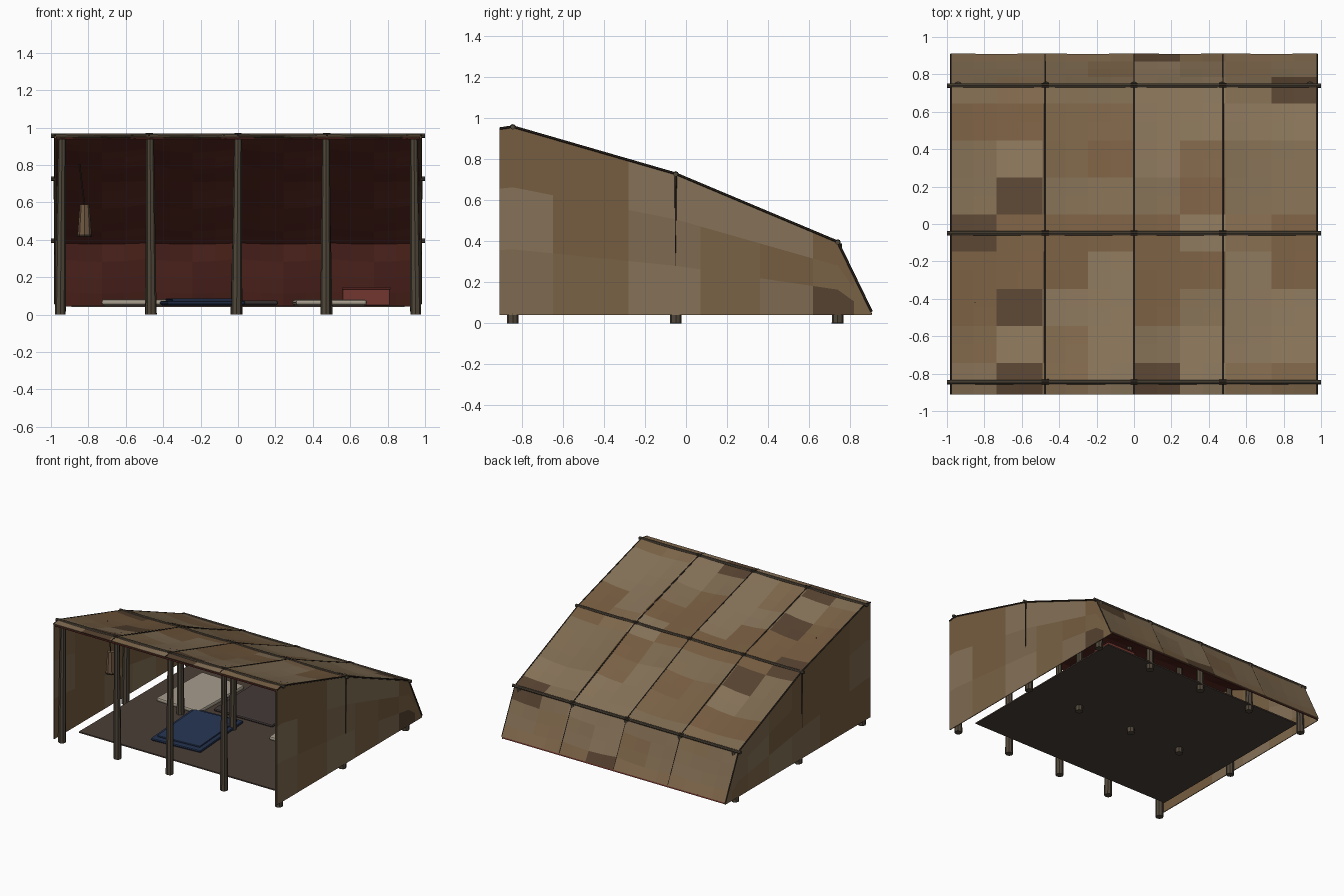
import bpy, bmesh, math, random
from mathutils import Vector

if "Cube" in bpy.data.objects:
    bpy.data.objects.remove(bpy.data.objects["Cube"])

random.seed(7)

def mat(name, rgb):
    m = bpy.data.materials.new(name)
    m.diffuse_color = [((c / 255 + 0.055) / 1.055) ** 2.4 for c in rgb] + [1]
    m.use_nodes = True
    m.node_tree.nodes["Principled BSDF"].inputs["Base Color"].default_value = m.diffuse_color
    return m

BROWNS = [mat("cloth_%d" % i, c) for i, c in enumerate(
    [(134, 114, 88), (126, 106, 80), (128, 104, 76), (118, 92, 64), (122, 98, 70), (86, 66, 48)])]
REDS = [mat("lining_red", (98, 46, 38)), mat("lining_red_dark", (92, 42, 35))]
WOOD = mat("wood", (80, 71, 58))
CORD = mat("cord", (48, 40, 32))

def finish(name, bm, mats):
    me = bpy.data.meshes.new(name)
    bm.to_mesh(me)
    bm.free()
    ob = bpy.data.objects.new(name, me)
    bpy.context.collection.objects.link(ob)
    for m in mats:
        me.materials.append(m)
    return ob

def rod(name, a, b, r1, r2, material, sides=8):
    a, b = Vector(a), Vector(b)
    bm = bmesh.new()
    bmesh.ops.create_cone(bm, cap_ends=True, segments=sides, radius1=r1, radius2=r2, depth=(b - a).length)
    ob = finish(name, bm, [material])
    ob.location = (a + b) / 2
    ob.rotation_mode = 'QUATERNION'
    ob.rotation_quaternion = (b - a).to_track_quat('Z', 'Y')
    return ob

def grid(name, nu, nv, point, mats, pick, thick):
    bm = bmesh.new()
    v = [[bm.verts.new(point(i, j)) for j in range(nv + 1)] for i in range(nu + 1)]
    for i in range(nu):
        for j in range(nv):
            f = bm.faces.new((v[i][j], v[i + 1][j], v[i + 1][j + 1], v[i][j + 1]))
            f.material_index = pick(i, j)
    ob = finish(name, bm, mats)
    s = ob.modifiers.new("thickness", 'SOLIDIFY')
    s.thickness = thick
    return ob

# Roof profile (y, z) and the subdivisions of each stretch
PROFILE = [(-0.91, 0.947), (-0.845, 0.957), (-0.05, 0.727), (0.74, 0.395), (0.905, 0.055)]
STEPS = [1, 8, 8, 4]
SAG = [0, 0.022, 0.022, 0.015]
ROWS = []
for (a, b), n, s in zip(zip(PROFILE, PROFILE[1:]), STEPS, SAG):
    for k in range(n):
        t = k / n
        ROWS.append((a[0] + (b[0] - a[0]) * t, a[1] + (b[1] - a[1]) * t, s * math.sin(math.pi * t)))
ROWS.append((*PROFILE[-1], 0))

def roof_z(y):
    for (y0, z0), (y1, z1) in zip(PROFILE, PROFILE[1:]):
        if y <= y1:
            return z0 + (z1 - z0) * (y - y0) / (y1 - y0)
    return PROFILE[-1][1]

def roof_point(drop, half):
    def point(i, j):
        y, z, s = ROWS[j]
        bay = abs(math.sin(math.pi * i / 4))
        ease = 0.006 * bay if 0 < j < len(ROWS) - 1 else 0
        return (-half + 2 * half * i / 16, y, z - s * bay - ease - drop)
    return point

# Patchwork picker: tone runs along a row, with a few dark patches
tones = {}
def patch(i, j):
    row = tones.setdefault(("row", j // 2), random.choice([0, 1, 2, 3, 4]))
    cell = tones.setdefault((i // 2, j // 2), random.random())
    if cell < 0.09:
        return 5
    return row if cell < 0.55 else int(cell * 97) % 5

grid("roof_cloth", 16, len(ROWS) - 1, roof_point(0, 0.98), BROWNS, patch, -0.006)
grid("roof_lining", 16, len(ROWS) - 1, roof_point(0.012, 0.97), REDS,
     lambda i, j: (i // 2 + j // 3) % 2, -0.004)

# Side walls, patched in bands that follow the roof slope
WALL_Y = [-0.91, -0.845, -0.65, -0.45, -0.28, -0.05, 0.07, 0.21, 0.36, 0.5, 0.62, 0.74, 0.82, 0.905]
BANDS = [0, 0.35, 0.68, 1]
for side, s in (("left", -1), ("right", 1)):
    tones.clear()
    def wall_point(i, j, s=s):
        y = WALL_Y[i]
        return (s * 0.978, y, 0.04 + (roof_z(y) - 0.04) * BANDS[j])
    def wall_tone(i, j):
        c = tones.setdefault((i // 2, j), random.random())
        return 5 if c < 0.06 else int(c * 97) % 5
    grid(side + "_wall", len(WALL_Y) - 1, 3, wall_point, BROWNS, wall_tone, 0.006 * s)
    rod(side + "_wall_cord", (s * 0.981, -0.05, 0.73), (s * 0.981, -0.052, 0.28), 0.006, 0.001, CORD, 6)

# Cross beams, posts and lashings
POSTS = [-0.95, -0.475, 0, 0.475, 0.95]
for row, y in (("front", -0.845), ("middle", -0.05), ("back", 0.74)):
    z = roof_z(y)
    rod(row + "_beam", (-1, y, z), (1, y, z), 0.012, 0.012, WOOD)
    for x in POSTS:
        j = random.uniform(-0.012, 0.012) if abs(x) < 0.9 else 0
        foot_x = x + j
        rod(row + "_post", (foot_x, y, 0), (x * 0.99, y, z - 0.005), 0.029, 0.021, WOOD)
        if abs(x) < 0.9:
            rod(row + "_lashing", (x - 0.02, y, z), (x + 0.02, y, z), 0.015, 0.015, CORD)

# Cords running down the roof over the ribs and along both edges
for x in (-0.978, -0.475, 0, 0.475, 0.978):
    for (y0, z0), (y1, z1) in zip(PROFILE, PROFILE[1:]):
        rod("roof_cord", (x, y0, z0 + 0.003), (x, y1, z1 + 0.003), 0.006, 0.006, CORD, 6)

def box(name, x0, x1, y0, y1, z0, z1, rgb, turn=0, bevel=0.012):
    bm = bmesh.new()
    bmesh.ops.create_cube(bm, size=1)
    bmesh.ops.scale(bm, vec=(x1 - x0, y1 - y0, z1 - z0), verts=bm.verts)
    ob = finish(name, bm, [mat(name, rgb)])
    ob.location = ((x0 + x1) / 2, (y0 + y1) / 2, (z0 + z1) / 2)
    ob.rotation_euler.z = math.radians(turn)
    if bevel:
        b = ob.modifiers.new("soft_edge", 'BEVEL')
        b.width, b.segments = bevel, 2
    return ob

# Ground mat, bedding and chest
box("ground_mat", -0.89, 0.89, -0.72, 0.77, 0.04, 0.05, (76, 63, 55), bevel=0)
box("blue_mattress", -0.40, 0.02, -0.54, 0.06, 0.05, 0.074, (36, 50, 78), 4)
box("blue_blanket", -0.37, -0.01, -0.50, 0.02, 0.072, 0.086, (40, 55, 84), 4, 0.006)
box("pale_mattress_left", -0.72, -0.34, 0.01, 0.56, 0.05, 0.082, (166, 156, 140), -2)
box("dark_mattress", -0.30, 0.21, 0.12, 0.68, 0.05, 0.075, (66, 58, 56), 1)
box("pale_mattress_right", 0.30, 0.68, -0.05, 0.48, 0.05, 0.08, (166, 156, 140), 2)
box("red_chest", 0.56, 0.81, 0.51, 0.68, 0.05, 0.135, (116, 54, 46), bevel=0.004)
box("chest_lid", 0.555, 0.815, 0.505, 0.685, 0.135, 0.145, (104, 46, 40), bevel=0.003)

# Hanging lantern
rod("lantern_rope", (-0.85, -0.42, roof_z(-0.42) - 0.01), (-0.82, -0.42, 0.58), 0.004, 0.004, CORD, 6)
rod("lantern_shade", (-0.82, -0.42, 0.425), (-0.82, -0.42, 0.59), 0.038, 0.026, mat("lantern", (112, 88, 66)))
rod("lantern_rim", (-0.82, -0.42, 0.418), (-0.82, -0.42, 0.428), 0.04, 0.04, CORD)
